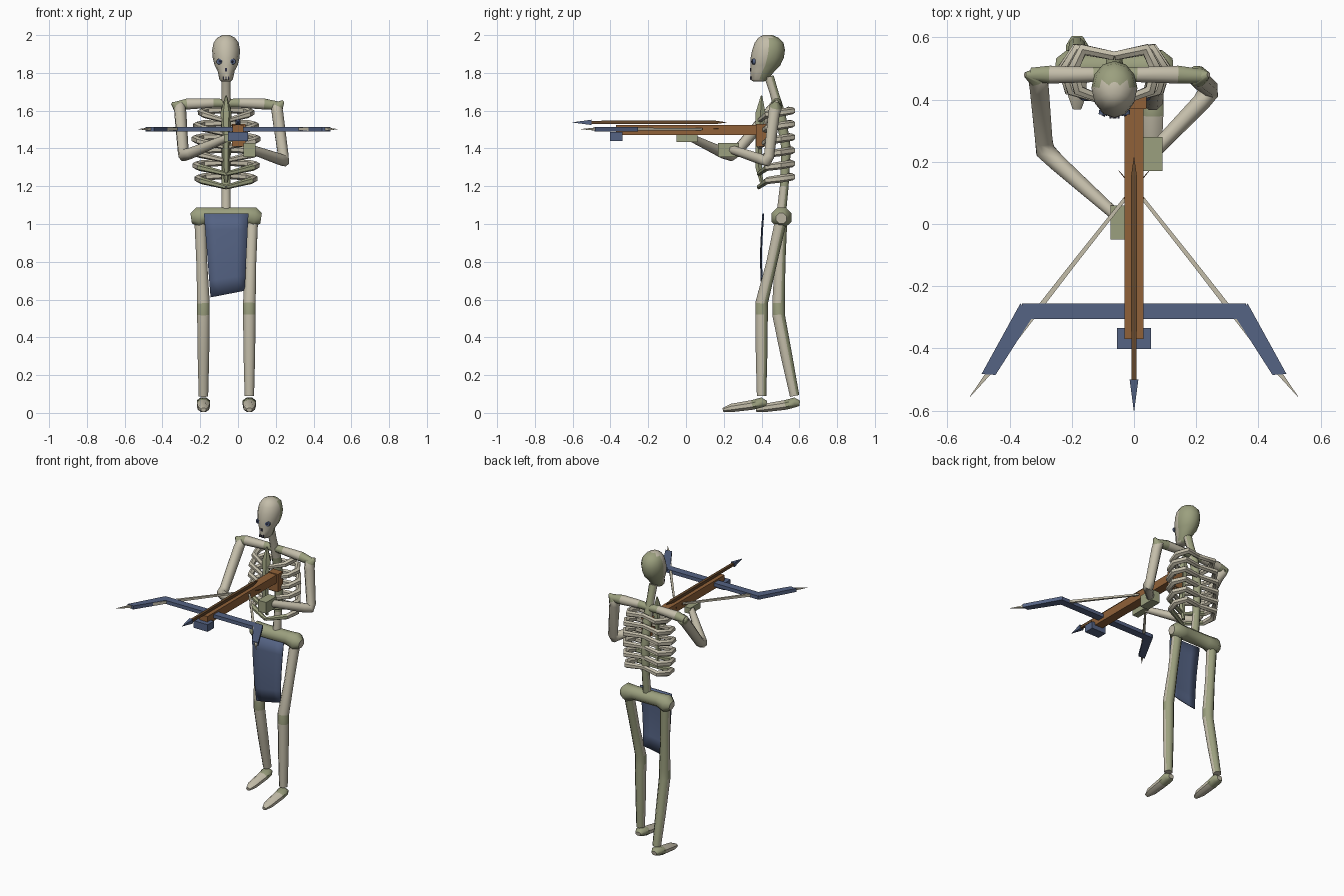
import bpy, bmesh, math
from mathutils import Vector

cube = bpy.data.objects.get("Cube")
if cube:
    bpy.data.objects.remove(cube)


def material(name, rgb):
    m = bpy.data.materials.new(name)
    m.use_nodes = True
    m.diffuse_color = (*rgb, 1)
    m.node_tree.nodes["Principled BSDF"].inputs["Base Color"].default_value = (*rgb, 1)
    return m


bone = material("pale bone", (0.55, 0.51, 0.40))
olive = material("olive bone", (0.33, 0.35, 0.21))
blue = material("slate blue", (0.09, 0.125, 0.23))
wood = material("brown wood", (0.28, 0.12, 0.04))
dark_wood = material("dark wood", (0.13, 0.065, 0.025))
dark = material("dark hollow", (0.03, 0.03, 0.06))

CX = -0.063  # middle of the body


def finish(name, bm, mats, smooth=True):
    bmesh.ops.recalc_face_normals(bm, faces=bm.faces)
    me = bpy.data.meshes.new(name)
    bm.to_mesh(me)
    bm.free()
    for m in mats:
        me.materials.append(m)
    ob = bpy.data.objects.new(name, me)
    bpy.context.collection.objects.link(ob)
    if smooth:
        bpy.ops.object.select_all(action='DESELECT')
        ob.select_set(True)
        bpy.context.view_layer.objects.active = ob
        bpy.ops.object.shade_smooth_by_angle(angle=math.radians(50))
    return ob


def skin(bm, rings):
    """Join rings of vertices; returns the faces of each band."""
    n = len(rings[0])
    bands = []
    for a, b in zip(rings, rings[1:]):
        bands.append([bm.faces.new((a[i], a[(i + 1) % n], b[(i + 1) % n], b[i]))
                      for i in range(n)])
    bm.faces.new(rings[0][::-1])
    bm.faces.new(rings[-1])
    return bands


def paint_back(bm, limit=0.3):
    bm.normal_update()
    for f in bm.faces:
        if f.normal.y > limit:
            f.material_index = 1


def tube(name, pts, mats=(bone, olive), joints=(), sides=8, back=False, flat=1.0):
    """Tube through (x, y, z, radius) points; joint bands take the second colour."""
    bm = bmesh.new()
    ps = [Vector(p[:3]) for p in pts]
    tans = []
    for i in range(len(ps)):
        t = Vector()
        if i:
            t += (ps[i] - ps[i - 1]).normalized()
        if i < len(ps) - 1:
            t += (ps[i + 1] - ps[i]).normalized()
        tans.append(t.normalized())
    axes = [Vector((1, 0, 0)), Vector((0, 0, 1)), Vector((0, 1, 0))]
    ref = min(axes, key=lambda a: sum(abs(a.dot(t)) for t in tans))
    rings = []
    for p, t, q in zip(ps, tans, pts):
        u = t.cross(ref).normalized()
        v = u.cross(t)
        rings.append([bm.verts.new(p + q[3] * (u * math.cos(a) * flat + v * math.sin(a)))
                      for a in (2 * math.pi * (k + 0.5) / sides for k in range(sides))])
    bands = skin(bm, rings)
    bmesh.ops.recalc_face_normals(bm, faces=bm.faces)
    if back:
        paint_back(bm)
    for j in joints:
        for f in bands[j]:
            f.material_index = 1
    return finish(name, bm, mats)


def box(name, lo, hi, mat):
    bm = bmesh.new()
    bmesh.ops.create_cube(bm, size=1)
    for v in bm.verts:
        v.co = [(a + b) / 2 + c * (b - a) for a, b, c in zip(lo, hi, v.co)]
    return finish(name, bm, [mat], False)


def plate(name, outline, z0, z1, mat):
    """Flat slab from an outline seen from above."""
    bm = bmesh.new()
    face = bm.faces.new([bm.verts.new((x, y, z0)) for x, y in outline])
    top = bmesh.ops.extrude_face_region(bm, geom=[face])
    for v in top["geom"]:
        if isinstance(v, bmesh.types.BMVert):
            v.co.z = z1
    return finish(name, bm, [mat], False)


# Skull: stacked ellipses (height, centre y, half width, half depth)
bm = bmesh.new()
rings = []
for z, y, rx, ry in [(1.755, .385, .025, .03), (1.765, .388, .036, .048), (1.81, .405, .045, .064),
                     (1.84, .42, .061, .079), (1.88, .43, .071, .088), (1.92, .437, .074, .087),
                     (1.96, .44, .066, .076), (1.985, .437, .048, .055), (2.0, .432, .02, .025)]:
    rings.append([bm.verts.new((CX + rx * math.cos(a), y + ry * math.sin(a), z))
                  for a in (math.tau * k / 12 for k in range(12))])
skin(bm, rings)
bmesh.ops.recalc_face_normals(bm, faces=bm.faces)
paint_back(bm, 0.15)
finish("skull", bm, [bone, olive])

# Face: eye sockets, nose hole and teeth gaps
for s, side in ((1, "left"), (-1, "right")):
    x = CX + s * 0.034
    tube(side + "_eye_socket", [(x, .364, 1.86, .017), (x + s * .003, .35, 1.86, .015)], [blue], sides=8)
    tube(side + "_pupil", [(x, .352, 1.86, .007), (x + s * .003, .347, 1.86, .006)], [dark], sides=6)
box("nose_hole", (CX - .006, .339, 1.808), (CX + .006, .345, 1.825), dark)
for k in range(-1, 2):
    box("tooth_gap", (CX + k * .013 - .003, .339, 1.765), (CX + k * .013 + .003, .346, 1.782), dark)

# Neck, spine and pelvis
tube("spine", [(CX, .505, 1.06, .027), (CX, .52, 1.2, .025), (CX, .53, 1.4, .027),
               (CX, .50, 1.58, .03), (CX, .465, 1.7, .025), (CX, .44, 1.78, .027)],
     joints=(1, 2), back=True)
tube("pelvis", [(CX - .185, .505, 1.03, .03), (CX - .15, .505, 1.035, .058), (CX - .09, .505, 1.045, .045),
                (CX + .09, .505, 1.045, .045), (CX + .15, .505, 1.035, .058), (CX + .185, .505, 1.03, .03)],
     joints=(0, 1, 2, 3, 4))
tube("sternum", [(CX, .40, 1.22, .01), (CX, .385, 1.3, .02), (CX, .385, 1.45, .02),
                 (CX, .395, 1.59, .03), (CX, .40, 1.68, .004)], [olive], sides=6)

# Rib cage
for row in range(6):
    z = 1.59 - row * 0.07
    w = (0.8, 0.95, 1, 1, .97, .9)[row]
    for s, side in ((1, "left"), (-1, "right")):
        tube(side + "_rib", [(CX, .54, z + .015, .016), (CX + s * .125 * w, .562, z + .01, .02),
                             (CX + s * .165 * w, .50, z, .021), (CX + s * .145 * w, .43, z - .01, .019),
                             (CX, .385, z - .045, .012)], joints=(3,) if row > 3 else (), sides=6)

# Shoulders
tube("collar_bone", [(-.33, .48, 1.625, .024), (-.27, .48, 1.635, .031), (-.13, .48, 1.64, .026),
                     (CX, .485, 1.64, .024), (.01, .48, 1.64, .026), (.14, .48, 1.635, .031),
                     (.22, .475, 1.625, .024)], joints=(0, 2, 3, 5))

# Arms
tube("right_arm", [(-.35, .48, 1.64, .008), (-.31, .475, 1.62, .036), (-.305, .44, 1.585, .033),
                   (-.29, .27, 1.385, .03), (-.285, .235, 1.365, .034), (-.25, .20, 1.375, .03),
                   (-.06, .03, 1.455, .02)], joints=(0,))
tube("left_arm", [(.24, .48, 1.65, .008), (.205, .475, 1.62, .036), (.21, .465, 1.58, .033),
                  (.24, .44, 1.36, .03), (.24, .425, 1.335, .034), (.215, .39, 1.345, .03),
                  (.07, .24, 1.395, .024)], joints=(0,))
box("right_hand", (-.075, -.05, 1.435), (-.03, .06, 1.475), olive)
box("left_hand", (.03, .17, 1.355), (.092, .28, 1.43), olive)

# Legs: hip, knee, ankle, heel and toe
for side, hip, x, knee_y, heel_y in (("left", .075, .06, .40, .40), ("right", -.2, -.183, .49, .575)):
    mid = (hip + x) / 2
    tube(side + "_leg", [(hip, .505, 1.03, .034), (mid, (.505 + knee_y) / 2, .79, .031),
                         (x, knee_y, .58, .036), (x, knee_y, .52, .036),
                         (x, (knee_y + heel_y) / 2, .3, .033), (x, heel_y, .09, .027)],
         joints=(2,), back=True)
    tube(side + "_foot", [(x, heel_y + .027, .05, .02), (x, heel_y, .055, .038), (x, heel_y - .05, .042, .037),
                          (x, heel_y - .16, .026, .032), (x, heel_y - .205, .016, .015)],
         joints=(0, 1), flat=0.75)

# Loincloth, curving under towards the hem
bm = bmesh.new()
rows = []
for k in range(6):
    t = k / 5
    row = []
    for j in range(5):
        u = j / 4
        left, right = -.18 + .035 * t, .055 - .02 * t
        row.append(bm.verts.new((left + (right - left) * u, .414 - .012 * math.sin(t * 2.8) - .004 * math.sin(u * 3.14),
                                 1.055 - t * (.443 - .035 * u))))
    rows.append(row)
for a, b in zip(rows, rows[1:]):
    for j in range(4):
        bm.faces.new((a[j], b[j], b[j + 1], a[j + 1]))
cloth = finish("loincloth", bm, [blue])
cloth.modifiers.new("thickness", 'SOLIDIFY').thickness = 0.006

# Crossbow stock and bolt
box("crossbow_stock", (-.03, -.37, 1.47), (.03, .42, 1.525), wood)
box("crossbow_butt", (-.032, .37, 1.41), (.04, .425, 1.53), wood)
box("crossbow_nose_block", (-.054, -.402, 1.44), (.054, -.335, 1.488), blue)
tube("bolt_shaft", [(0, -.51, 1.538, .012), (0, .15, 1.538, .014), (0, .215, 1.538, .001)], [dark_wood], sides=4)
tube("bolt_head", [(0, -.5, 1.538, .02), (0, -.6, 1.538, .001)], [blue], sides=4)

# Crossbow limbs, string and limb tips
box("bow_centre", (-.36, -.305, 1.49), (.36, -.255, 1.514), blue)
for s, side in ((1, "left"), (-1, "right")):
    plate(side + "_bow_limb", [(s * x, y) for x, y in
          ((.33, -.305), (.365, -.255), (.49, -.482), (.445, -.485))], 1.49, 1.514, blue)
    tube(side + "_string", [(s * .527, -.555, 1.502, .001), (s * .45, -.457, 1.503, .014),
                            (s * .2, -.135, 1.502, .010), (s * .03, .08, 1.502, .008),
                            (s * -.05, .172, 1.505, .001)], [bone, dark_wood], joints=(3,), sides=4)
